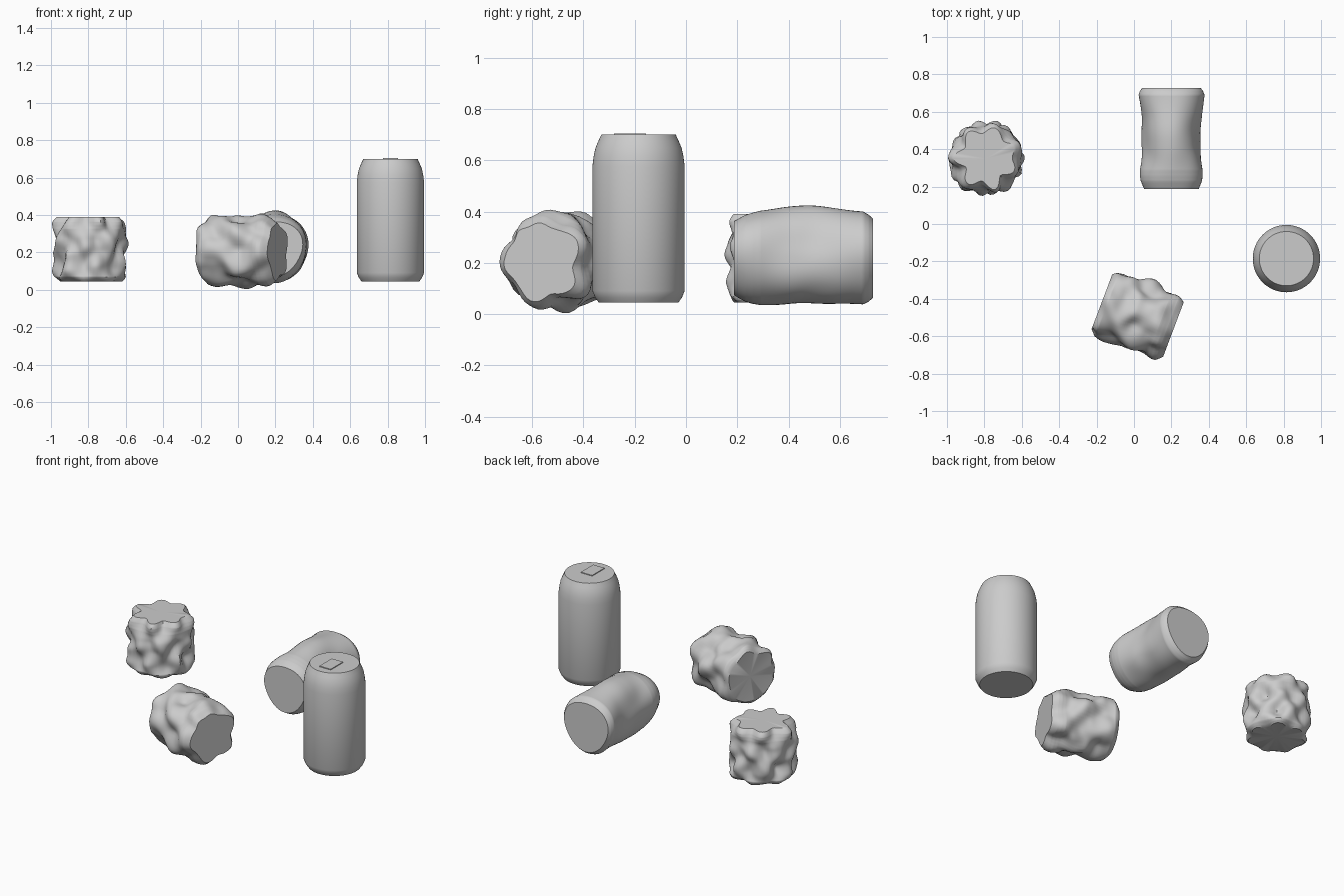
import bpy, bmesh, math
from math import sin, cos, pi, radians
from mathutils import Matrix, Vector, noise

if "Cube" in bpy.data.objects:
    bpy.data.objects.remove(bpy.data.objects["Cube"])

metal = bpy.data.materials.new("can_grey")
metal.diffuse_color = (0.6, 0.6, 0.6, 1)
metal.use_nodes = True
metal.node_tree.nodes["Principled BSDF"].inputs["Base Color"].default_value = metal.diffuse_color

# Can outline: (fraction of height, radius)
PROFILE = [(0, .155), (.03, .169), (.07, .18), (.81, .18), (.87, .175),
           (.92, .168), (.96, .157), (1, .145)]


def radius_at(t):
    for (t0, r0), (t1, r1) in zip(PROFILE, PROFILE[1:]):
        if t <= t1:
            return r0 + (r1 - r0) * (t - t0) / (t1 - t0)
    return PROFILE[-1][1]


def make_can(name, length, matrix, dent=None, segs=64, dish=0.0):
    """Lathe the profile; dent(angle, height) gives a radial offset."""
    ts = [p[0] for p in PROFILE]
    if dent:
        ts = sorted(set(ts + [i / 36 for i in range(1, 36)]))
    bm = bmesh.new()
    rings = []
    for t in ts:
        ring = []
        for i in range(segs):
            a = 2 * pi * i / segs
            r = radius_at(t) + (dent(a, t * length) if dent else 0)
            ring.append(bm.verts.new((r * cos(a), r * sin(a), t * length)))
        rings.append(ring)
    for lo, hi in zip(rings, rings[1:]):
        for i in range(segs):
            j = (i + 1) % segs
            bm.faces.new((lo[i], lo[j], hi[j], hi[i]))
    # End caps as fans, optionally dished
    for ring, z in ((rings[0], dish), (rings[-1], length)):
        c = bm.verts.new((0, 0, z))
        for i in range(segs):
            bm.faces.new((ring[i], ring[(i + 1) % segs], c))
    bmesh.ops.recalc_face_normals(bm, faces=bm.faces)
    return finish(name, bm, matrix)


def finish(name, bm, matrix):
    me = bpy.data.meshes.new(name)
    bm.to_mesh(me)
    bm.free()
    me.materials.append(metal)
    ob = bpy.data.objects.new(name, me)
    bpy.context.collection.objects.link(ob)
    ob.matrix_world = matrix
    bpy.context.view_layer.objects.active = ob
    ob.select_set(True)
    bpy.ops.object.shade_smooth_by_angle(angle=radians(42))
    ob.select_set(False)
    return ob


def lumps(a, z, scale, seed):
    return noise.noise(Vector((cos(a) * scale, sin(a) * scale, z * scale * 5 + seed)))


# Gentle squeeze around the waist
def dent_light(a, z):
    mid = sin(pi * min(max(z / .54, 0), 1))
    return (-.008 - .015 * cos(2 * a)) * mid + .007 * sin(3 * a) * cos(12 * z) \
        + .012 * mid * lumps(a, z, 1.3, 4)


# Five-fold buckling
def dent_medium(a, z):
    end = .55 + .45 * sin(pi * z / .41)
    return .002 - .022 * end * sin(5 * a) * cos(2 * pi * (z - .09) / .29) \
        + .006 * cos(6 * a + 1) + .028 * end * lumps(a, z, 2.2, 9)


# Seven-fold buckling, star-shaped ends
def dent_heavy(a, z):
    end = .5 + .5 * sin(pi * z / .345)
    return .002 + .022 * cos(7 * a) * cos(2 * pi * (z - .21) / .24) \
        + .010 * cos(6 * a + .6) * (1 - .5 * end) + .03 * end * lumps(a, z, 2.6, 2)


T, R = Matrix.Translation, Matrix.Rotation

# Intact can with pull tab
make_can("intact_can", .655, T((.815, -.185, .045)))
bm = bmesh.new()
bmesh.ops.create_cube(bm, size=1, matrix=Matrix.Diagonal((.08, .125, .006, 1)))
finish("pull_tab", bm, T((.815, -.218, .702)))

# Crushed cans
make_can("dented_can", .54, T((.2, .728, .225)) @ R(pi / 2, 4, 'X'), dent_light)
make_can("buckled_can", .41,
         T((-.172, -.417, .208)) @ R(radians(-20.7), 4, 'Z') @ R(pi / 2, 4, 'Y'),
         dent_medium, dish=.012)
make_can("flattened_can", .345, T((-.79, .35, .045)), dent_heavy, dish=.012)
